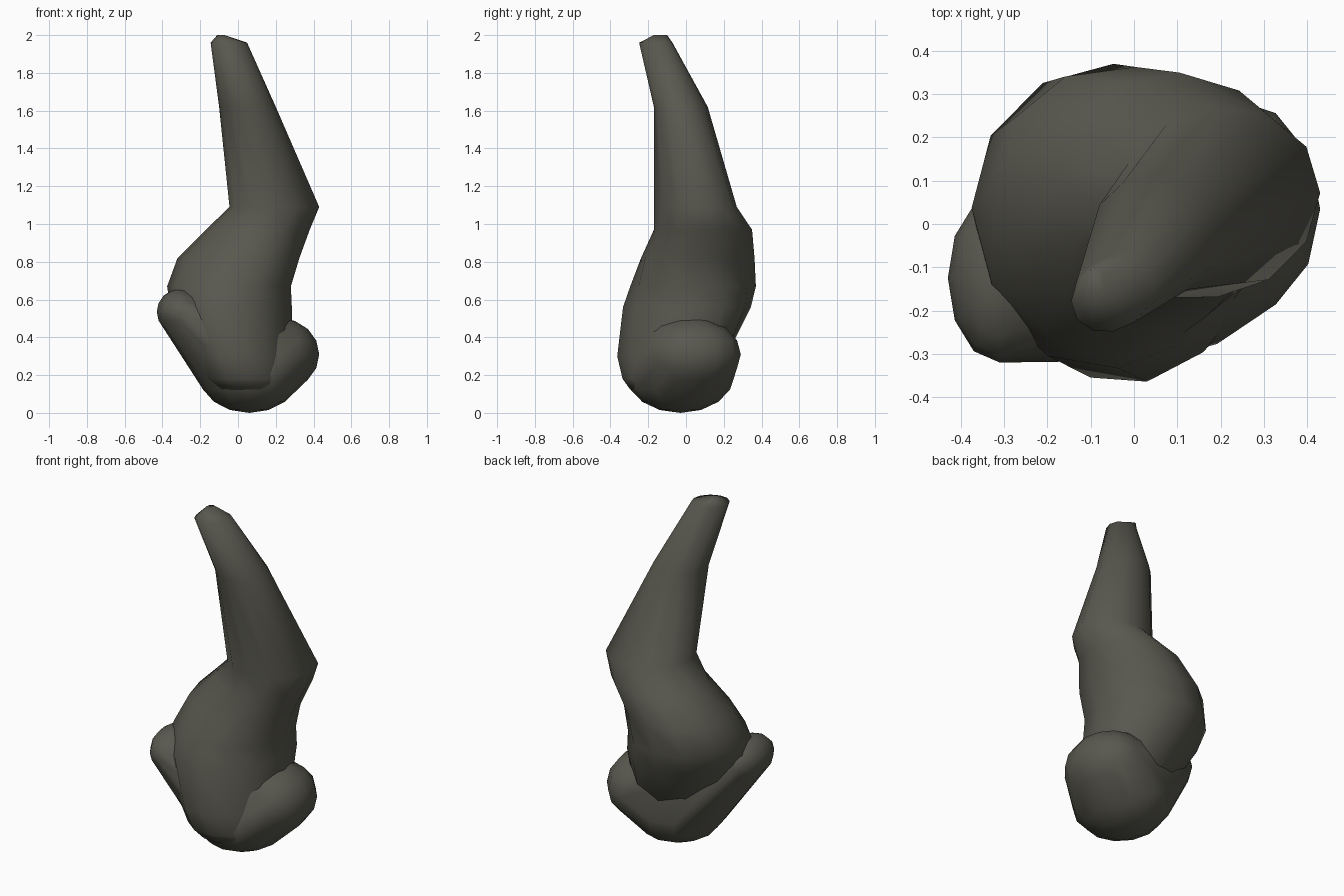
import bpy, bmesh, math
from mathutils import Matrix

if "Cube" in bpy.data.objects:
    bpy.data.objects.remove(bpy.data.objects["Cube"])

stone = bpy.data.materials.new("dark olive grey")
stone.diffuse_color = (0.1, 0.098, 0.078, 1)
stone.use_nodes = True
stone.node_tree.nodes["Principled BSDF"].inputs["Base Color"].default_value = stone.diffuse_color


def finish(bm, name):
    bmesh.ops.recalc_face_normals(bm, faces=bm.faces)
    me = bpy.data.meshes.new(name)
    for f in bm.faces:
        f.smooth = True
    bm.to_mesh(me)
    bm.free()
    me.materials.append(stone)
    ob = bpy.data.objects.new(name, me)
    bpy.context.collection.objects.link(ob)
    return ob


# Bent horn: skewed elliptical rings given as z, x min, x max, y min, y max, skew
SIDES = 12
rings = [
    (2.00, -0.11, -0.07, -0.17, -0.10, 0),
    (1.96, -0.145, 0.048, -0.25, -0.07, 0.2),
    (1.62, -0.10, 0.20, -0.17, 0.115, 0),
    (1.09, -0.045, 0.43, -0.17, 0.27, 0.1),
    (0.97, -0.17, 0.38, -0.17, 0.35, -0.05),
    (0.82, -0.32, 0.325, -0.24, 0.365, -0.12),
    (0.67, -0.375, 0.28, -0.295, 0.37, 0),
    (0.56, -0.36, 0.285, -0.335, 0.345, 0.1),
    (0.30, -0.23, 0.29, -0.37, 0.22, 0.2),
    (0.18, -0.17, 0.28, -0.34, 0.10, 0.2),
    (0.125, -0.11, 0.26, -0.30, 0.05, 0.2),
]
bm = bmesh.new()
loops = []
for z, x0, x1, y0, y1, skew in rings:
    loop = []
    for i in range(SIDES):
        a = math.tau * i / SIDES
        loop.append(bm.verts.new(((x0 + x1) / 2 + (x1 - x0) / 2 * math.cos(a),
                                  (y0 + y1) / 2 + (y1 - y0) / 2 * math.sin(a + skew), z)))
    loops.append(loop)
for a, b in zip(loops, loops[1:]):
    for i in range(SIDES):
        j = (i + 1) % SIDES
        bm.faces.new((a[i], a[j], b[j], b[i]))
bm.faces.new(loops[0])
bm.faces.new(loops[-1])
finish(bm, "bent_horn")

# Base lump: hull around three ellipsoids (centre, radii)
lumps = [
    ((0.225, 0.035, 0.31), (0.205, 0.255, 0.19)),
    ((-0.31, -0.125, 0.535), (0.12, 0.195, 0.12)),
    ((0.06, -0.03, 0.20), (0.265, 0.285, 0.20)),
]
bm = bmesh.new()
for c, r in lumps:
    bmesh.ops.create_uvsphere(bm, u_segments=12, v_segments=8, radius=1,
                              matrix=Matrix.Translation(c) @ Matrix.Diagonal((*r, 1)))
bmesh.ops.delete(bm, geom=bm.faces[:] + bm.edges[:], context='EDGES_FACES')
hull = bmesh.ops.convex_hull(bm, input=bm.verts[:])
inner = {g for g in hull["geom_interior"] + hull["geom_unused"]
         if isinstance(g, bmesh.types.BMVert)}
bmesh.ops.delete(bm, geom=list(inner), context='VERTS')
finish(bm, "base_lump")
